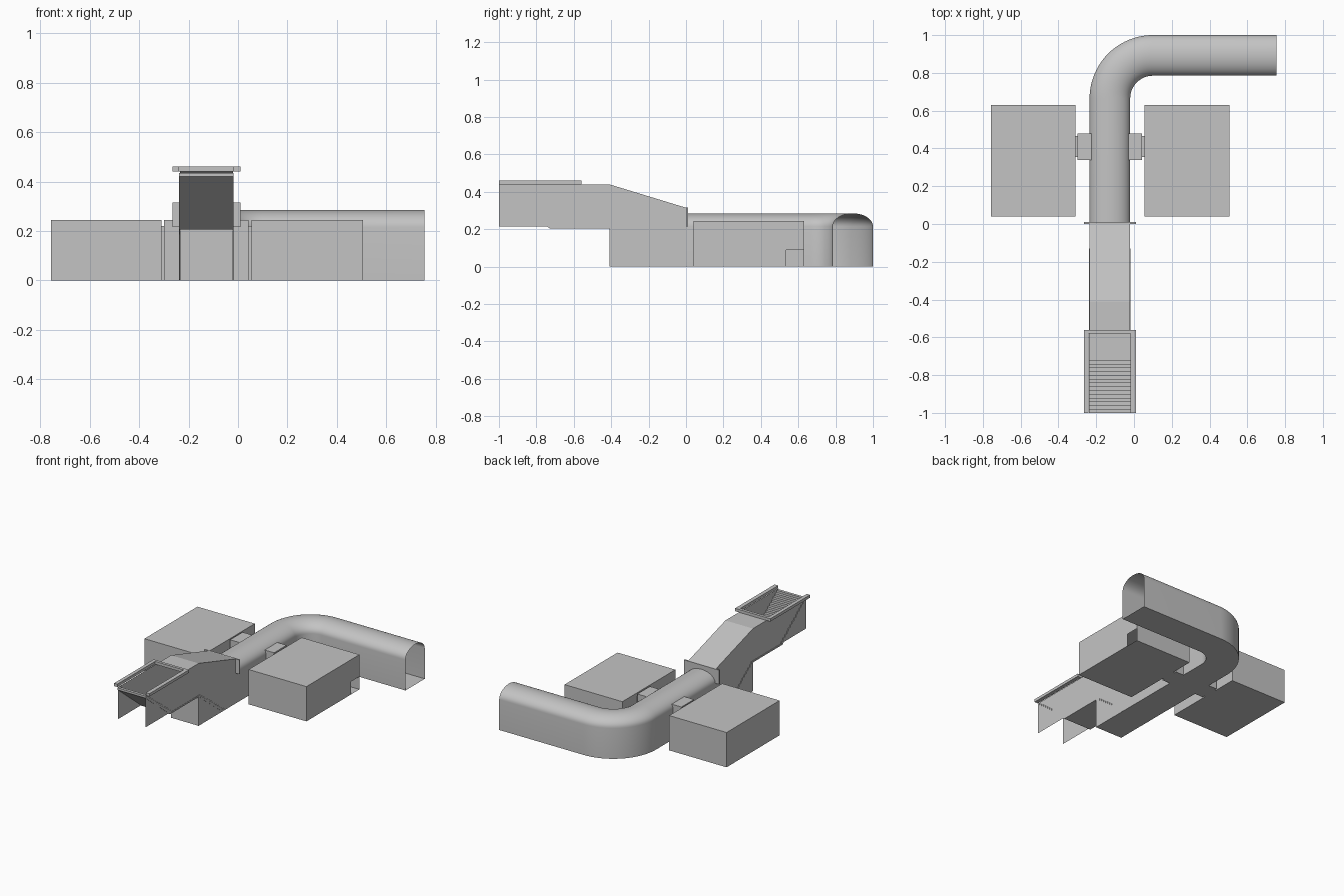
import bpy
import bmesh
from math import cos, sin, pi, radians

old = bpy.data.objects.get("Cube")
if old:
    bpy.data.objects.remove(old, do_unlink=True)

grey = bpy.data.materials.new("concrete_grey")
grey.use_nodes = True
COLOUR = (0.55, 0.55, 0.55, 1)
grey.diffuse_color = COLOUR
grey.node_tree.nodes["Principled BSDF"].inputs["Base Color"].default_value = COLOUR


def finish(name, bm, smooth=False, recalc=True):
    if recalc:
        bmesh.ops.recalc_face_normals(bm, faces=bm.faces)
    mesh = bpy.data.meshes.new(name)
    bm.to_mesh(mesh)
    bm.free()
    mesh.materials.append(grey)
    ob = bpy.data.objects.new(name, mesh)
    bpy.context.collection.objects.link(ob)
    if smooth:
        bpy.ops.object.select_all(action='DESELECT')
        ob.select_set(True)
        bpy.context.view_layer.objects.active = ob
        bpy.ops.object.shade_smooth_by_angle(angle=radians(35))
    return ob


def prism(name, outline, offset):
    """Extrude a planar outline of 3D points by an offset."""
    bm = bmesh.new()
    face = bm.faces.new([bm.verts.new(p) for p in outline])
    new = bmesh.ops.extrude_face_region(bm, geom=[face], use_keep_orig=True)
    moved = [v for v in new["geom"] if isinstance(v, bmesh.types.BMVert)]
    bmesh.ops.translate(bm, verts=moved, vec=offset)
    return finish(name, bm)


def box(name, x, y, z):
    outline = [(x[0], y[0], z[0]), (x[1], y[0], z[0]), (x[1], y[1], z[0]), (x[0], y[1], z[0])]
    return prism(name, outline, (0, 0, z[1] - z[0]))


# Shared tunnel dimensions
LEFT, RIGHT = -0.235, -0.02
MID, HALF = (LEFT + RIGHT) / 2, (RIGHT - LEFT) / 2
SPRING, CROWN = 0.215, 0.285
ARCH = [(HALF * cos(pi * i / 20), SPRING + (CROWN - SPRING) * sin(pi * i / 20)) for i in range(21)]

# Vaulted tunnel: straight run, quarter bend, straight run, open at the far end
CX, CY = 0.1, 0.665
R = CX - MID
path = [(MID, 0, -1, 0)]
for i in range(25):
    a = pi - (pi / 2) * i / 24
    path.append((CX + R * cos(a), CY + R * sin(a), cos(a), sin(a)))
path.append((0.755, CY + R, 0, 1))
section = [(HALF, 0)] + ARCH + [(-HALF, 0)]
bm = bmesh.new()
rings = [[bm.verts.new((x + nx * s, y + ny * s, z)) for s, z in section] for x, y, nx, ny in path]
for a, b in zip(rings, rings[1:]):
    for i in range(len(section)):
        j = (i + 1) % len(section)
        bm.faces.new((a[i], a[j], b[j], b[i]))
finish("vaulted_tunnel", bm, smooth=True)

# Entrance shell: thin side walls, sloping roof, front wall and floor
wall = [(-1, 0.215), (-1, 0.44), (-0.41, 0.44), (0, 0.315), (0, 0), (-0.41, 0), (-0.41, 0.215)]
bm = bmesh.new()
for x, pts in ((LEFT, wall), (RIGHT, wall[::-1])):
    bm.faces.new([bm.verts.new((x, y, z)) for y, z in pts])
for a, b in (((-0.58, 0.44), (-0.41, 0.44)), ((-0.41, 0.44), (0, 0.315)),
             ((-0.41, 0), (-0.41, 0.205)), ((0, 0), (-0.41, 0))):
    bm.faces.new([bm.verts.new((x, y, z)) for x, (y, z) in
                  ((LEFT, a), (RIGHT, a), (RIGHT, b), (LEFT, b))])
# make side walls face outward
bm.normal_update()
for f in bm.faces:
    x = f.calc_center_median().x - MID
    if abs(f.normal.x) > 0.5 and f.normal.x * x < 0:
        f.normal_flip()
finish("entrance_shell", bm, recalc=False)

# Head wall around the tunnel vault
head = [(LEFT - 0.03, SPRING), (LEFT - 0.03, 0.315), (RIGHT + 0.03, 0.315), (RIGHT + 0.03, SPRING)]
head += [(MID + s, z) for s, z in ARCH]
prism("head_wall", [(x, 0, z) for x, z in head], (0, 0.01, 0))

# Two flights of stairs with a landing between them
STEPS = 14


def flight(y, top, bottom):
    run, rise = 0.28 / STEPS, (top - bottom) / STEPS
    pts = []
    for i in range(STEPS):
        pts += [(y + i * run, top - i * rise), (y + (i + 1) * run, top - i * rise)]
    return pts + [(y + 0.28, bottom)]


stairs = flight(-1, 0.435, 0.215) + flight(-0.41, 0.215, 0.002)
stairs += [(-0.15, 0.002), (-0.41, 0.205), (-0.73, 0.205), (-1, 0.42)]
prism("stairs", [(LEFT - 0.004, y, z) for y, z in stairs], (RIGHT - LEFT + 0.006, 0, 0))

# Hatch kerb, open at the front
kerb = [(-0.265, -1), (-0.24, -1), (-0.24, -0.58), (-0.018, -0.58),
        (-0.018, -1), (0.01, -1), (0.01, -0.56), (-0.265, -0.56)]
prism("hatch_kerb", [(x, y, 0.44) for x, y in kerb], (0, 0, 0.02))

# Side rooms
box("right_room", (-0.757, -0.31), (0.04, 0.63), (0, 0.245))
left_room = box("left_room", (0.055, 0.505), (0.04, 0.63), (0, 0.245))

# Cut a low square opening in the outer wall of the left room
bm = bmesh.new()
bm.from_mesh(left_room.data)
bm.normal_update()
outer = [f for f in bm.faces if f.normal.x > 0.9]
bmesh.ops.delete(bm, geom=outer, context='FACES_ONLY')
opening = [(0.04, 0), (0.535, 0), (0.535, 0.09), (0.63, 0.09), (0.63, 0.245), (0.04, 0.245)]
bm.faces.new([bm.verts.new((0.505, y, z)) for y, z in opening])
bm.to_mesh(left_room.data)
bm.free()

# Passages and narrower collars joining the rooms to the tunnel
for side, passage, collar in (("right", (-0.3, -0.225), (-0.312, -0.3)),
                              ("left", (-0.03, 0.043), (0.043, 0.057))):
    box(side + "_passage", passage, (0.34, 0.48), (0, 0.245))
    box(side + "_collar", collar, (0.355, 0.465), (0, 0.22))
